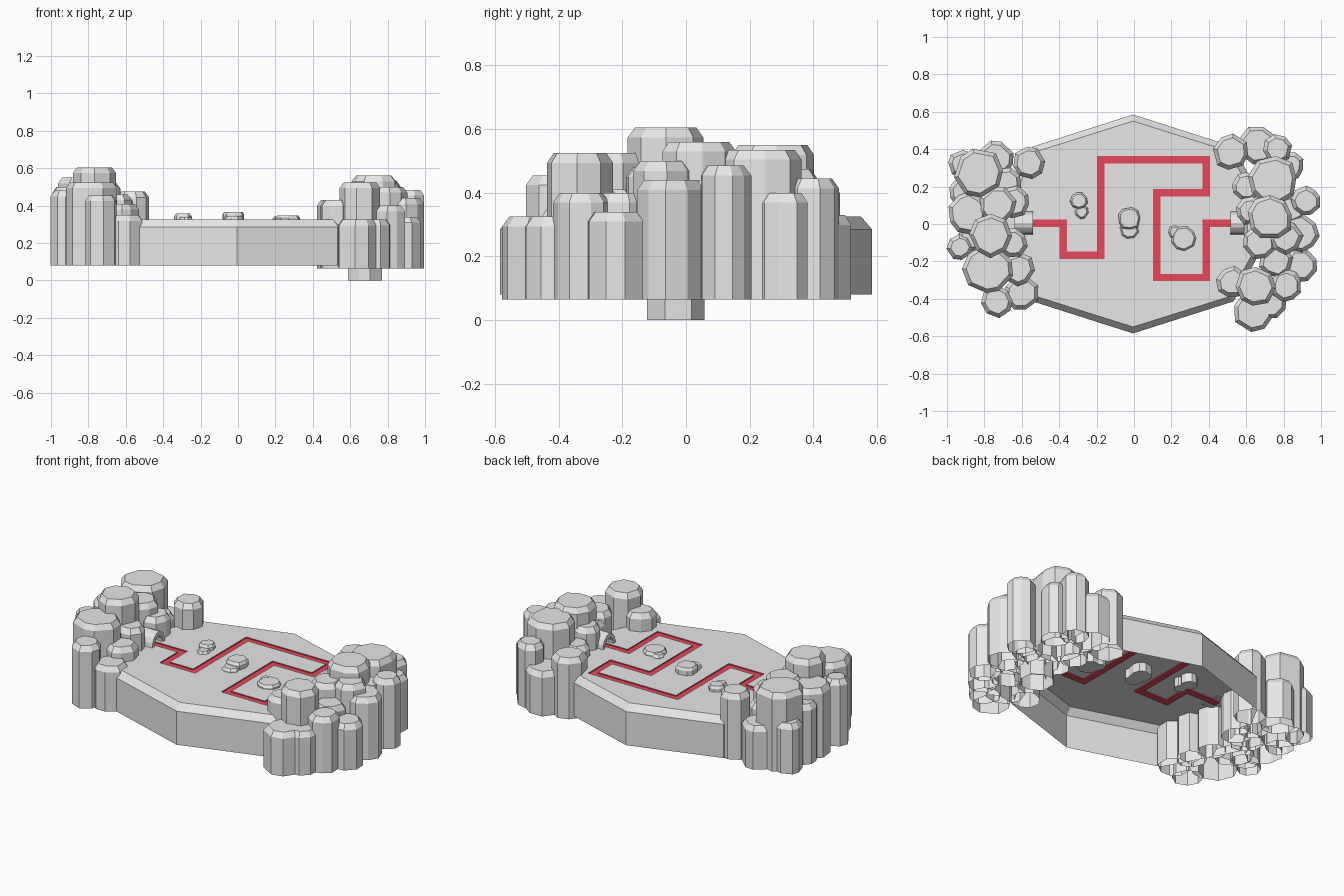
import bpy, bmesh, random
from math import sin, cos, pi

cube = bpy.data.objects.get("Cube")
if cube:
    bpy.data.objects.remove(cube, do_unlink=True)
random.seed(4)


def material(name, rgb):
    m = bpy.data.materials.new(name)
    m.use_nodes = True
    m.diffuse_color = (*rgb, 1)
    m.node_tree.nodes["Principled BSDF"].inputs["Base Color"].default_value = (*rgb, 1)
    return m


STONE = material("pale grey stone", (0.8, 0.8, 0.8))
RED = material("path red", (0.8, 0.065, 0.105))


def add_object(name, bm, *mats):
    bmesh.ops.recalc_face_normals(bm, faces=bm.faces)
    mesh = bpy.data.meshes.new(name)
    bm.to_mesh(mesh)
    bm.free()
    for m in mats:
        mesh.materials.append(m)
    ob = bpy.data.objects.new(name, mesh)
    bpy.context.collection.objects.link(ob)
    return ob


def loft(rings, floor=True):
    """Solid through rings that share a point count, optionally open below."""
    bm = bmesh.new()
    loops = [[bm.verts.new(p) for p in ring] for ring in rings]
    n = len(loops[0])
    for a, b in zip(loops, loops[1:]):
        for i in range(n):
            j = (i + 1) % n
            bm.faces.new((a[i], a[j], b[j], b[i]))
    if floor:
        bm.faces.new(loops[0][::-1])
    bm.faces.new(loops[-1])
    return bm


def rock(name, x, y, r, bottom, top, chamfer=0.022, floor=False):
    """Irregular stone column with a chamfered crown."""
    n = random.choice((8, 8, 9))
    turn = random.uniform(0, pi)
    shape = []
    for i in range(n):
        a = turn + 2 * pi * (i + random.uniform(-0.15, 0.15)) / n
        k = r * random.uniform(0.94, 1.07)
        shape.append((k * cos(a), k * sin(a)))
    s = 1 - chamfer / r
    levels = ((bottom, 1), (top - chamfer * 1.4, 1), (top, s))
    rings = [[(x + px * k, y + py * k, z) for px, py in shape] for z, k in levels]
    return add_object(name, loft(rings, floor), STONE)


# Platform: stretched octagon with a chamfered rim
def octagon(z, inset):
    return [((0.76 - inset) * cos(i * pi / 4) - 0.005, (0.585 - inset) * sin(i * pi / 4), z)
            for i in range(8)]


platform = add_object("platform", loft([octagon(0.08, 0), octagon(0.285, 0), octagon(0.325, 0.035)]),
                      STONE, RED)

# Winding path: shallow groove sunk into the platform
PATH = [(-0.6, 0.003), (-0.377, 0.003), (-0.377, -0.168), (-0.178, -0.168), (-0.178, 0.343),
        (0.387, 0.343), (0.387, 0.168), (0.122, 0.168), (0.122, -0.286), (0.387, -0.286),
        (0.387, 0.003), (0.6, 0.003)]
HALF = 0.02


def path_side(sign):
    """Offset the right-angled path to one side with mitred corners."""
    pts = []
    dirs = [((b[0] > a[0]) - (b[0] < a[0]), (b[1] > a[1]) - (b[1] < a[1]))
            for a, b in zip(PATH, PATH[1:])]
    for i, (x, y) in enumerate(PATH):
        near = [dirs[0]] if i == 0 else [dirs[-1]] if i == len(dirs) else dirs[i - 1:i + 1]
        pts.append((x - sign * HALF * sum(d[1] for d in near),
                    y + sign * HALF * sum(d[0] for d in near)))
    return pts


outline = path_side(-1) + path_side(1)[::-1]
cutter = add_object("path_cutter", loft([[(x, y, z) for x, y in outline] for z in (0.318, 0.36)]), RED)
cutter.hide_render = True
cut = platform.modifiers.new("path_groove", 'BOOLEAN')
cut.operation = 'DIFFERENCE'
cut.solver = 'EXACT'
cut.object = cutter
bpy.context.view_layer.update()
carved = bpy.data.meshes.new_from_object(platform.evaluated_get(bpy.context.evaluated_depsgraph_get()))
platform.modifiers.clear()
platform.data = carved
bpy.data.objects.remove(cutter, do_unlink=True)

# Open the underside and paint the groove
bm = bmesh.new()
bm.from_mesh(carved)
bmesh.ops.delete(bm, geom=[f for f in bm.faces if f.calc_center_median().z < 0.1], context='FACES')
for f in bm.faces:
    f.material_index = 1 if 0.312 < f.calc_center_median().z < 0.324 else 0
bm.to_mesh(carved)
bm.free()

# Rock clusters: x, y, radius, top
WEST = [(-0.565, 0.33, 0.088, 0.475), (-0.83, 0.275, 0.13, 0.55), (-0.77, -0.06, 0.115, 0.605),
        (-0.78, -0.24, 0.135, 0.525), (-0.735, -0.415, 0.085, 0.455), (-0.93, -0.125, 0.07, 0.48),
        (-0.89, 0.06, 0.11, 0.5), (-0.64, 0.12, 0.085, 0.45), (-0.73, 0.1, 0.1, 0.52),
        (-0.62, -0.24, 0.09, 0.41), (-0.6, -0.37, 0.095, 0.35), (-0.74, 0.35, 0.1, 0.34),
        (-0.65, -0.1, 0.08, 0.46), (-0.92, 0.32, 0.075, 0.38), (-0.91, 0.17, 0.08, 0.44),
        (-0.86, -0.07, 0.08, 0.46), (-0.68, 0.22, 0.08, 0.4)]
EAST = [(0.52, 0.385, 0.097, 0.43), (0.66, 0.425, 0.105, 0.33), (0.77, 0.4, 0.08, 0.445),
        (0.745, 0.235, 0.13, 0.535), (0.92, 0.12, 0.08, 0.485), (0.73, 0.035, 0.12, 0.56),
        (0.81, -0.07, 0.09, 0.5), (0.62, 0.07, 0.075, 0.46), (0.67, -0.1, 0.09, 0.48),
        (0.65, -0.335, 0.108, 0.525), (0.815, -0.33, 0.085, 0.4), (0.89, -0.22, 0.09, 0.34),
        (0.525, -0.31, 0.085, 0.43), (0.64, -0.465, 0.11, 0.325), (0.885, -0.05, 0.105, 0.44),
        (0.6, 0.2, 0.08, 0.4), (0.73, -0.42, 0.09, 0.325), (0.83, 0.31, 0.08, 0.4),
        (0.84, 0.08, 0.08, 0.44), (0.76, -0.2, 0.09, 0.4)]
for side, rocks, base in (("west", WEST, 0.08), ("east", EAST, 0.065)):
    for i, (x, y, r, top) in enumerate(rocks):
        rock(f"rock_column_{side}_{i + 1}", x, y, r, base, top)

# Deep column reaching the ground
rock("ground_column", 0.675, -0.035, 0.095, 0.0, 0.44)

# Loose stones on the platform
for i, (x, y, r, top) in enumerate([(-0.295, 0.125, 0.046, 0.357), (-0.28, 0.065, 0.038, 0.34),
                                    (-0.025, 0.03, 0.062, 0.367), (-0.025, -0.03, 0.052, 0.345),
                                    (0.265, -0.075, 0.065, 0.347), (0.22, -0.045, 0.038, 0.343)]):
    rock(f"loose_stone_{i + 1}", x, y, r, 0.27, top, 0.01, True)


# Arched portals where the path meets the rocks
def portal(name, x0, x1):
    bm = bmesh.new()
    rows = []
    for i in range(9):
        a = pi * i / 8
        rows.append([bm.verts.new((x, 0.005 + r * cos(a), 0.32 + r * 1.3 * sin(a)))
                     for x, r in ((x0, 0.042), (x1, 0.042), (x1, 0.062), (x0, 0.062))])
    for a, b in zip(rows, rows[1:]):
        for k in range(4):
            bm.faces.new((a[k], a[(k + 1) % 4], b[(k + 1) % 4], b[k]))
    bm.faces.new(rows[0])
    bm.faces.new(rows[-1])
    add_object(name, bm, STONE)


portal("west_portal", -0.64, -0.54)
portal("east_portal", 0.515, 0.62)
